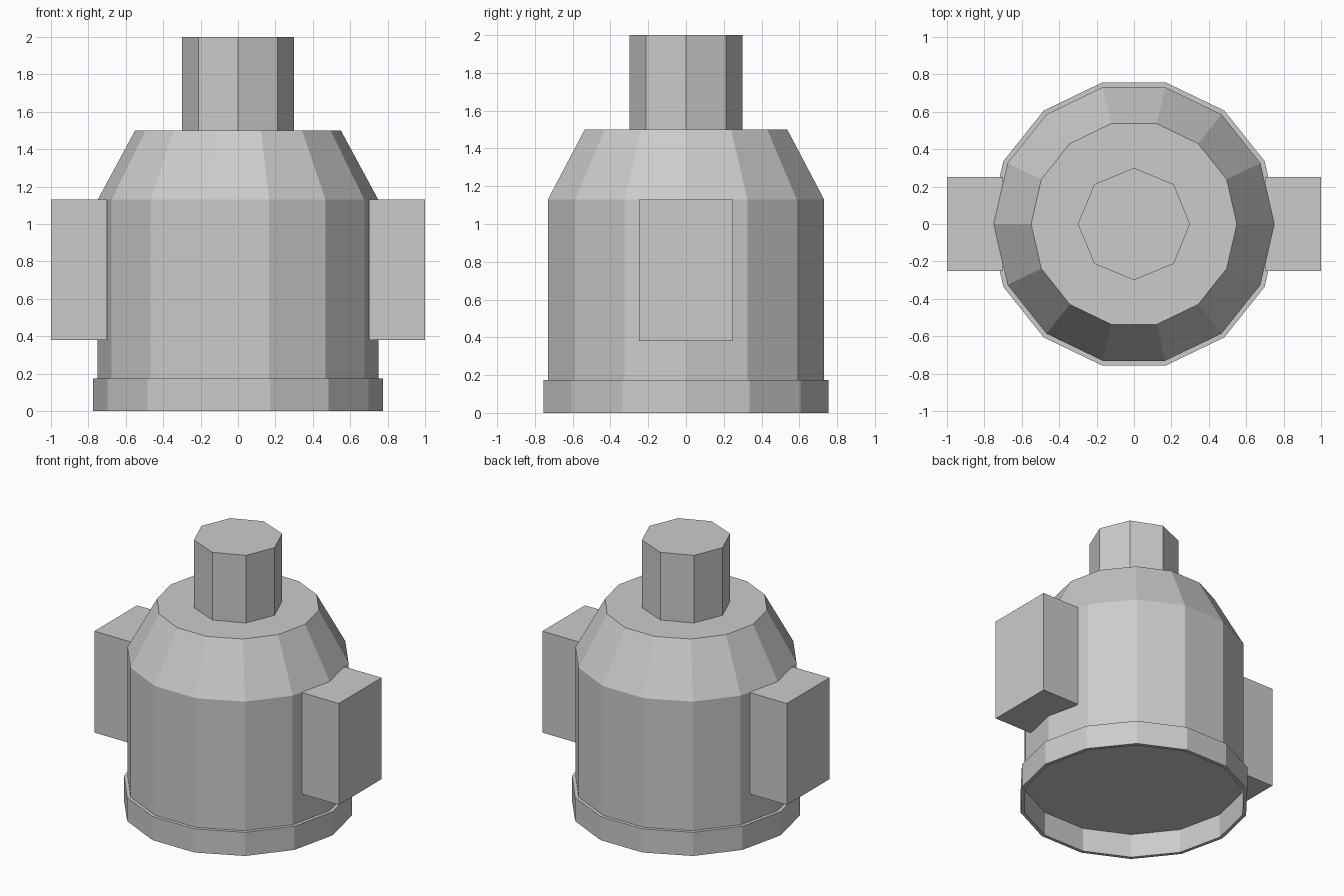
import bpy, math

if "Cube" in bpy.data.objects:
    bpy.data.objects.remove(bpy.data.objects["Cube"])

grey = bpy.data.materials.new("plain grey")
grey.diffuse_color = (0.6, 0.6, 0.6, 1)
grey.use_nodes = True
grey.node_tree.nodes["Principled BSDF"].inputs["Base Color"].default_value = grey.diffuse_color


def lathe(name, profile, sides, closed=False):
    """Spin (radius, z) points into a faceted solid; closed joins last ring to first."""
    verts = [(r * math.cos(2 * math.pi * i / sides), r * math.sin(2 * math.pi * i / sides), z)
             for r, z in profile for i in range(sides)]
    n = len(profile)
    faces = []
    for k in range(n if closed else n - 1):
        a, b = k * sides, ((k + 1) % n) * sides
        for i in range(sides):
            j = (i + 1) % sides
            faces.append((a + i, a + j, b + j, b + i))
    if not closed:
        faces.append(tuple(reversed(range(sides))))
        faces.append(tuple(range((n - 1) * sides, n * sides)))
    return add(name, verts, faces)


def add(name, verts, faces):
    mesh = bpy.data.meshes.new(name)
    mesh.from_pydata(verts, [], faces)
    mesh.materials.append(grey)
    obj = bpy.data.objects.new(name, mesh)
    bpy.context.collection.objects.link(obj)
    return obj


# Tank body with tapered shoulder
lathe("body", [(0.75, 0.175), (0.75, 1.13), (0.55, 1.5)], 14)

# Thin open collar under the body
lathe("base_ring", [(0.775, 0), (0.775, 0.175), (0.75, 0.175), (0.75, 0)], 14, closed=True)

# Octagonal neck
lathe("neck", [(0.3, 1.5), (0.3, 2.0)], 8)

# Side blocks
for side, label in ((-1, "left"), (1, "right")):
    bpy.ops.mesh.primitive_cube_add(size=1, location=(side * 0.85, 0, 0.755))
    block = bpy.context.object
    block.name = label + "_side_block"
    block.scale = (0.3, 0.5, 0.75)
    block.data.materials.append(grey)
